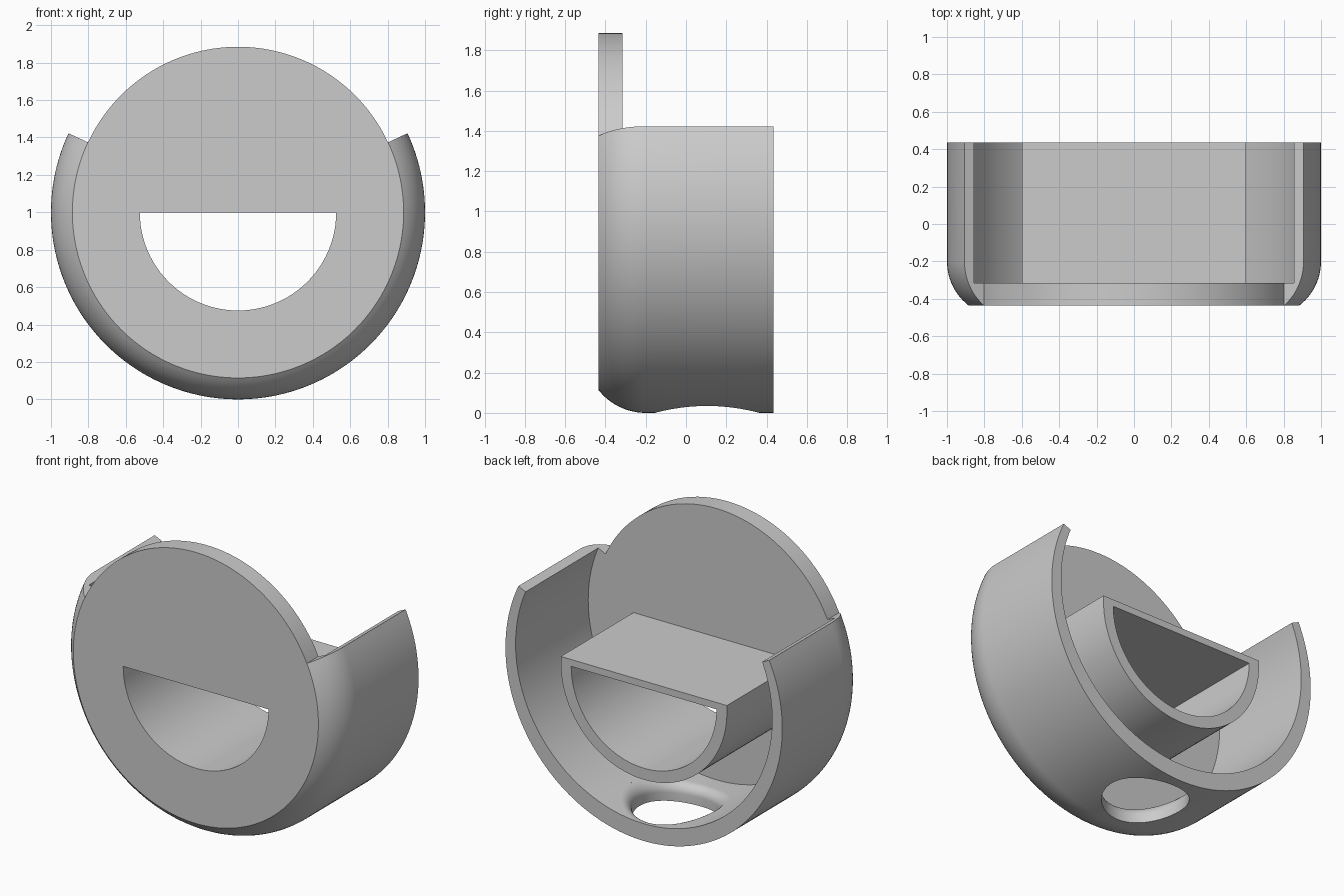
import bpy, bmesh
from math import sin, cos, pi, radians, sqrt

cube = bpy.data.objects.get("Cube")
if cube:
    bpy.data.objects.remove(cube)

FRONT, INNER, BACK = -0.435, -0.315, 0.435   # depth stations
PLATE_R, CZ = 0.885, 1.0                     # plate radius, axis height
CAV_R, CAV_UP = 0.927, 0.04                  # cavity radius and upward shift
STOP = radians(25)                           # shell ends above horizontal

grey = bpy.data.materials.new("light grey")
grey.use_nodes = True
colour = (0.6, 0.6, 0.6, 1)
grey.diffuse_color = colour
grey.node_tree.nodes["Principled BSDF"].inputs["Base Color"].default_value = colour


def finish(name, bm):
    bmesh.ops.recalc_face_normals(bm, faces=bm.faces)
    mesh = bpy.data.meshes.new(name)
    bm.to_mesh(mesh)
    bm.free()
    mesh.materials.append(grey)
    obj = bpy.data.objects.new(name, mesh)
    bpy.context.collection.objects.link(obj)
    return obj


def smooth(obj):
    bpy.ops.object.select_all(action='DESELECT')
    obj.select_set(True)
    bpy.context.view_layer.objects.active = obj
    bpy.ops.object.shade_smooth_by_angle(angle=radians(30))


def skin(bm, rings, closed_rings):
    """Join successive rings of points with quads, capping both ends."""
    vs = [[bm.verts.new(p) for p in ring] for ring in rings]
    n = len(vs[0])
    for a, b in zip(vs, vs[1:]):
        for i in range(n):
            j = (i + 1) % n
            bm.faces.new((a[i], a[j], b[j], b[i]))
    if closed_rings:
        bm.faces.new(vs[0])
        bm.faces.new(vs[-1])


def arc(r, start, end, n):
    return [(r * cos(start + (end - start) * i / n),
             CZ + r * sin(start + (end - start) * i / n)) for i in range(n + 1)]


def extrusion(name, loops, y0, y1):
    """Fill (x, z) outlines, the second being a hole, and extrude in y."""
    bm = bmesh.new()
    for loop in loops:
        vs = [bm.verts.new((x, y0, z)) for x, z in loop]
        for i, v in enumerate(vs):
            bm.edges.new((v, vs[i - 1]))
    bmesh.ops.triangle_fill(bm, use_beauty=True, edges=bm.edges[:])
    new = bmesh.ops.extrude_face_region(bm, geom=bm.faces[:])["geom"]
    moved = [g for g in new if isinstance(g, bmesh.types.BMVert)]
    bmesh.ops.translate(bm, verts=moved, vec=(0, y1 - y0, 0))
    obj = finish(name, bm)
    smooth(obj)
    return obj


# Front plate with half-round opening, and the tunnel behind it
opening = arc(0.525, pi, 2 * pi, 48)
extrusion("front_plate", [arc(PLATE_R, 0, 2 * pi, 128)[:-1], opening], FRONT, INNER)
tunnel_outline = arc(0.6, pi, 2 * pi, 48) + [(0.6, 1.045), (-0.6, 1.045)]
extrusion("tunnel", [tunnel_outline, opening], INNER, BACK)

# Open shell: cross-section swept round the axis, thicker at the bottom
ROUND_R, ROUND_A = 0.298, radians(52)
rounded = []
for i in range(13):
    a = ROUND_A * (1 - i / 12)
    rounded.append((FRONT + ROUND_R * (sin(ROUND_A) - sin(a)),
                    1 - ROUND_R * (1 - cos(a))))
rings = []
STEPS = 112
for k in range(STEPS + 1):
    t = -pi - STOP + (pi + 2 * STOP) * k / STEPS
    inner = CAV_UP * sin(t) + sqrt(CAV_R ** 2 - (CAV_UP * cos(t)) ** 2)
    section = rounded + [(BACK, 1), (BACK, inner), (INNER, inner), (INNER, PLATE_R - 0.002),
                         (FRONT, PLATE_R - 0.002)]
    rings.append([(r * cos(t), y, CZ + r * sin(t)) for y, r in section])
bm = bmesh.new()
skin(bm, rings, True)
shell = finish("shell", bm)

# Round drain hole in the floor, flared where it meets the inside
HOLE_R, HOLE_Y, FLARE = 0.26, 0.105, 0.06
profile = [(HOLE_R, -0.3)]
for i in range(9):
    a = pi / 2 * i / 8
    profile.append((HOLE_R + FLARE * (1 - cos(a)), FLARE * (sin(a) - 1)))
profile.append((HOLE_R + FLARE, 0.05))
rings = []
for r, h in profile:
    ring = []
    for k in range(64):
        x, y = r * cos(2 * pi * k / 64), r * sin(2 * pi * k / 64)
        floor = CZ + CAV_UP - sqrt(CAV_R ** 2 - x * x)
        ring.append((x, HOLE_Y + y, floor + h))
    rings.append(ring)
bm = bmesh.new()
skin(bm, rings, True)
bmesh.ops.triangulate(bm, faces=[f for f in bm.faces if len(f.verts) > 4])
cutter = finish("hole_cutter", bm)

cut = shell.modifiers.new("drain_hole", 'BOOLEAN')
cut.operation, cut.solver, cut.object = 'DIFFERENCE', 'EXACT', cutter
bpy.context.view_layer.objects.active = shell
bpy.ops.object.modifier_apply(modifier=cut.name)
bpy.data.objects.remove(cutter)
smooth(shell)
